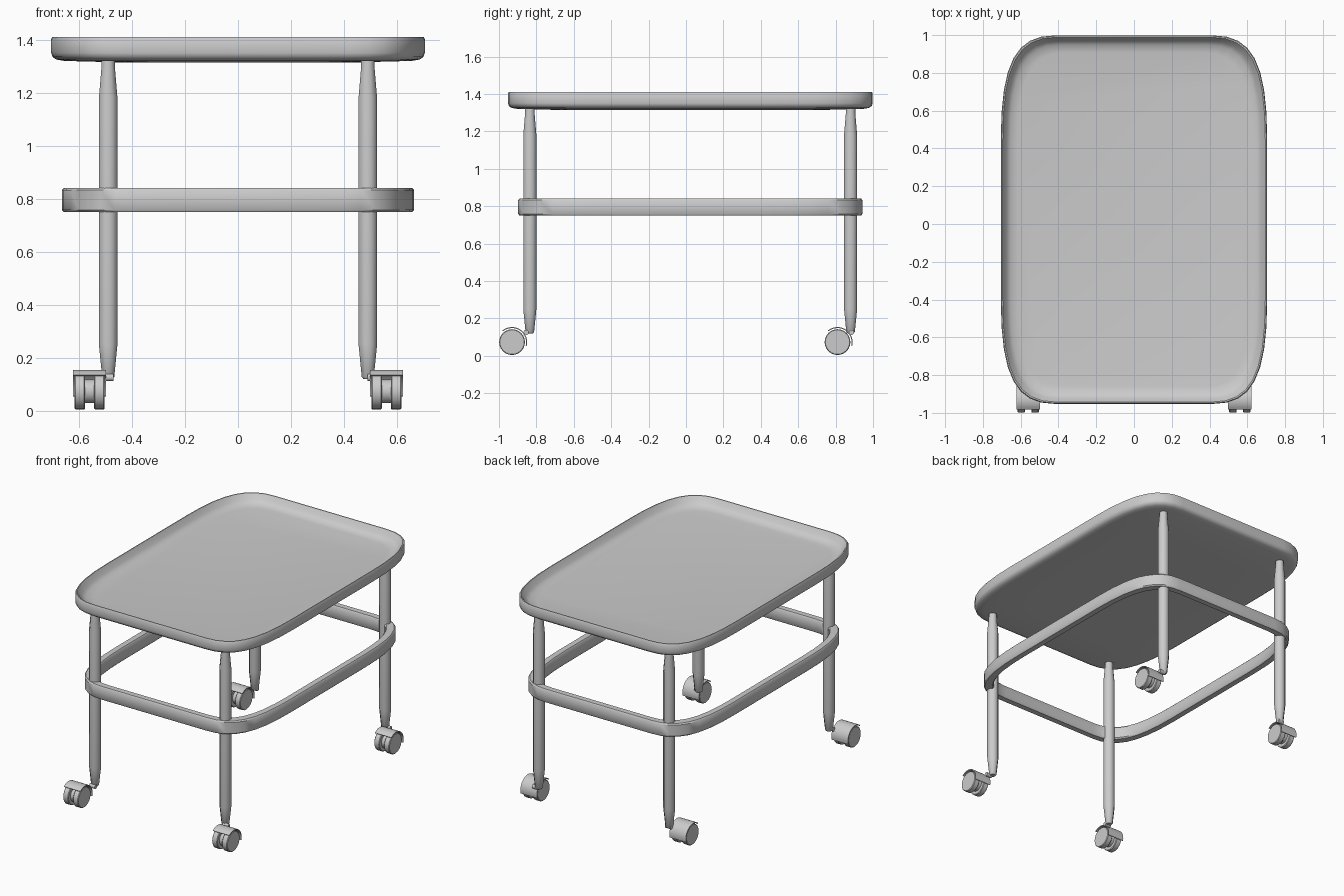
import bpy, bmesh, math
from mathutils import Vector

cube = bpy.data.objects.get("Cube")
if cube:
    bpy.data.objects.remove(cube)

grey = bpy.data.materials.new("light grey")
grey.use_nodes = True
grey.diffuse_color = (0.6, 0.6, 0.6, 1)
grey.node_tree.nodes["Principled BSDF"].inputs["Base Color"].default_value = (0.6, 0.6, 0.6, 1)


def loft(name, rings, closed=False, angle=40):
    """Skin a list of point rings; cap the ends or join them into a loop."""
    bm = bmesh.new()
    loops = [[bm.verts.new(p) for p in ring] for ring in rings]
    n = len(loops[0])
    pairs = list(zip(loops, loops[1:]))
    if closed:
        pairs.append((loops[-1], loops[0]))
    else:
        bm.faces.new(loops[0])
        bm.faces.new(loops[-1])
    for a, b in pairs:
        for i in range(n):
            j = (i + 1) % n
            bm.faces.new((a[i], a[j], b[j], b[i]))
    bmesh.ops.recalc_face_normals(bm, faces=bm.faces)
    mesh = bpy.data.meshes.new(name)
    bm.to_mesh(mesh)
    bm.free()
    obj = bpy.data.objects.new(name, mesh)
    bpy.context.collection.objects.link(obj)
    mesh.materials.append(grey)
    bpy.ops.object.select_all(action='DESELECT')
    obj.select_set(True)
    bpy.context.view_layer.objects.active = obj
    bpy.ops.object.shade_smooth_by_angle(angle=math.radians(angle))
    return obj


def soft_rectangle(hx, hy, inset, z, steps=8):
    """Rectangle with wide, soft corners, centred slightly to the back."""
    curve = [Vector(p) for p in ((0.60, 1), (0.88, 1), (1, 0.86), (1, 0.44))]
    quarter = []
    for i in range(steps + 1):
        t = i / steps
        s = 1 - t
        quarter.append(curve[0] * s**3 + curve[1] * 3 * s * s * t
                       + curve[2] * 3 * s * t * t + curve[3] * t**3)
    back = quarter[::-1]
    shape = ([(p.x, p.y) for p in quarter] + [(p.x, -p.y) for p in back]
             + [(-p.x, -p.y) for p in quarter] + [(-p.x, p.y) for p in back])
    return [(x * (hx - inset), y * (hy - inset) + 0.023, z) for x, y in shape]


# Tray top with a raised rim
tray_profile = [(0.28, 1.314), (0.05, 1.32), (0.02, 1.325), (0.005, 1.335), (0, 1.35),
                (0, 1.403), (0.004, 1.41), (0.01, 1.41), (0.015, 1.403),
                (0.03, 1.375), (0.05, 1.358), (0.09, 1.35)]
loft("tray_top", [soft_rectangle(0.705, 0.975, i, z) for i, z in tray_profile])

# Lower open frame
frame_profile = [(0.006, 0.75), (0, 0.758), (0, 0.832), (0.006, 0.84),
                 (0.044, 0.84), (0.05, 0.832), (0.05, 0.758), (0.044, 0.75)]
loft("lower_frame", [soft_rectangle(0.665, 0.92, i, z) for i, z in frame_profile], closed=True)


def circle_x(x, y, z, r, sides=24):
    """Circle of points around an axis along x."""
    return [(x, y + r * math.cos(a), z + r * math.sin(a))
            for a in (math.tau * k / sides for k in range(sides))]


def leg(name, x, y):
    stations = [(0.12, 0.017), (0.128, 0.023), (0.25, 0.035),
                (1.18, 0.035), (1.30, 0.025), (1.33, 0.025)]
    rings = []
    for z, r in stations:
        rr = r / math.cos(math.pi / 8)
        rings.append([(x + rr * math.cos(a), y + rr * math.sin(a), z)
                      for a in (math.tau * (k + 0.5) / 8 for k in range(8))])
    loft(name, rings, angle=50)


def caster(name, x, y):
    zc, r = 0.073, 0.069
    # Twin wheels
    for label, side in (("outer", 1), ("inner", -1)):
        cx = x + side * math.copysign(0.037, x)
        profile = [(-0.02, r - 0.004), (-0.016, r), (0.016, r), (0.02, r - 0.004)]
        loft(f"{name}_{label}_wheel", [circle_x(cx + dx, y, zc, rr) for dx, rr in profile])
    # Hub between the wheels
    loft(f"{name}_hub", [circle_x(x + dx, y, zc, 0.045) for dx in (-0.018, 0.018)])
    # Curved hood over the top and rear
    rings = []
    for k in range(13):
        a = math.radians(130 - k * 12)
        rings.append([(x + dx, y + rr * math.cos(a), zc + rr * math.sin(a))
                      for dx, rr in ((-0.062, 0.075), (0.062, 0.075), (0.062, 0.081), (-0.062, 0.081))])
    loft(f"{name}_hood", rings)
    # Socket joining the hood to the leg
    sx = math.copysign(0.50, x)
    loft(f"{name}_socket", [circle_x(sx + dx, y + 0.075, 0.125, 0.014, 12) for dx in (-0.012, 0.03)])


# Four legs with casters
for side, sx in (("left", 1), ("right", -1)):
    for end, leg_y, wheel_y in (("front", -0.835, -0.93), ("back", 0.88, 0.81)):
        leg(f"{end}_{side}_leg", sx * 0.49, leg_y)
        caster(f"{end}_{side}_caster", sx * 0.56, wheel_y)
